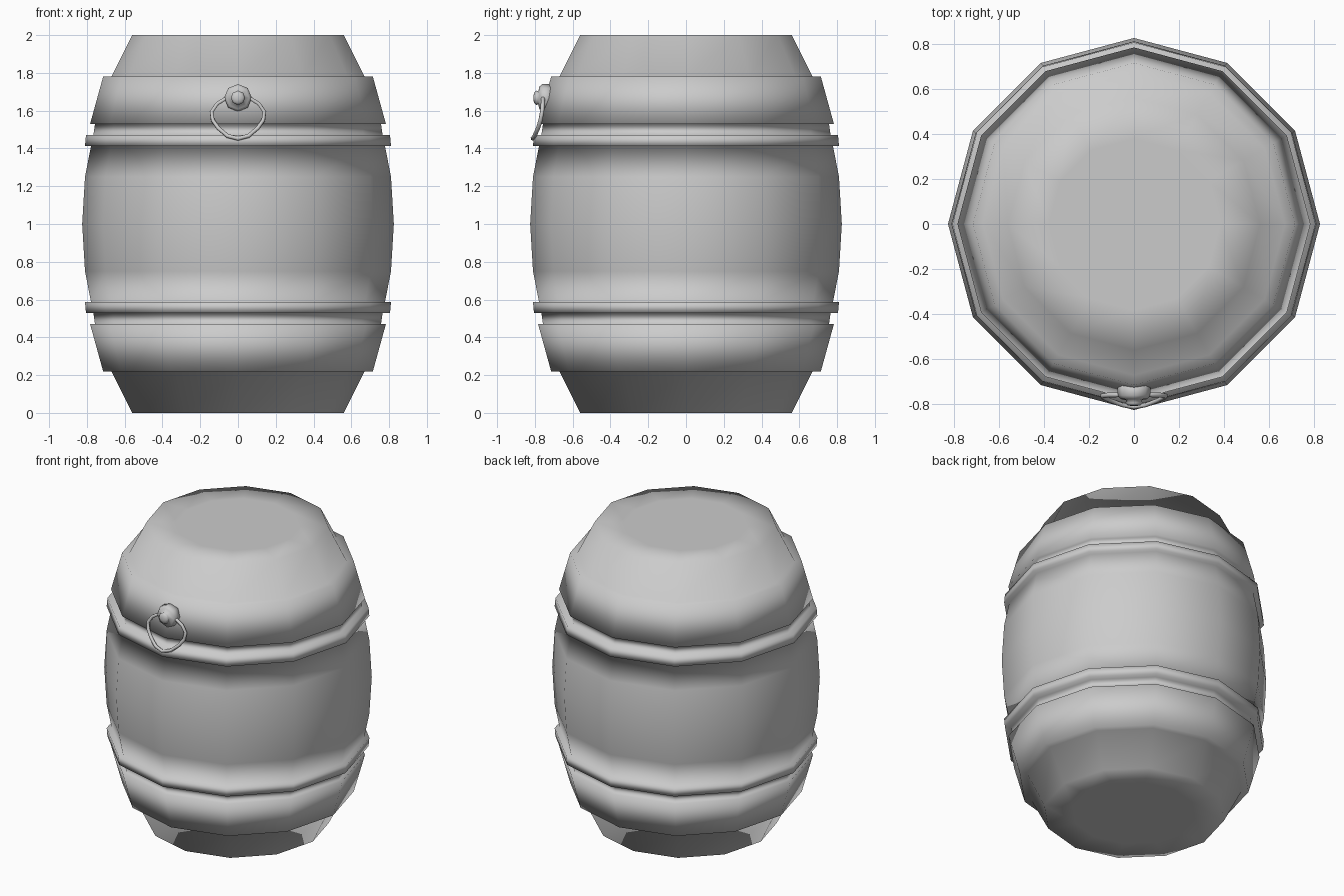
import bpy, bmesh, math
from mathutils import Matrix

if "Cube" in bpy.data.objects:
    bpy.data.objects.remove(bpy.data.objects["Cube"])


def lathe(name, profile, sides, matrix=None):
    """Spin a (radius, height) profile about z and cap both ends."""
    bm = bmesh.new()
    rings = []
    for r, z in profile:
        rings.append([bm.verts.new((r * math.cos(2 * math.pi * k / sides),
                                    r * math.sin(2 * math.pi * k / sides), z))
                      for k in range(sides)])
    for a, b in zip(rings, rings[1:]):
        for k in range(sides):
            n = (k + 1) % sides
            bm.faces.new((a[k], a[n], b[n], b[k]))
    bm.faces.new(rings[0][::-1])
    bm.faces.new(rings[-1])
    for f in bm.faces:
        f.smooth = True
    if matrix:
        bm.transform(matrix)
    bmesh.ops.recalc_face_normals(bm, faces=bm.faces)
    me = bpy.data.meshes.new(name)
    bm.to_mesh(me)
    bm.free()
    ob = bpy.data.objects.new(name, me)
    bpy.context.collection.objects.link(ob)
    return ob


# Barrel: lower half of the profile with its raised hoops, mirrored about z = 1
half = [(0.38, 0), (0.56, 0), (0.67, 0.22),        # base and lower taper
        (0.714, 0.22), (0.783, 0.47),              # wide hoop
        (0.757, 0.47), (0.766, 0.53),              # groove
        (0.805, 0.53), (0.81, 0.587),              # thin hoop
        (0.778, 0.587), (0.81, 0.75)]              # belly
profile = half + [(0.825, 1.0)] + [(r, 2 - z) for r, z in reversed(half)]
lathe("barrel", profile, 12)

# Knob holding the pull ring, pointing to the front
to_front = Matrix.Translation((0, -0.71, 1.668)) @ Matrix.Rotation(math.pi / 2, 4, 'X')
lathe("ring_knob", [(0.073, 0), (0.073, 0.05), (0.06, 0.066), (0.035, 0.072),
                    (0.038, 0.084), (0.028, 0.094), (0.01, 0.098)], 8, to_front)

# Hanging pull ring: half outline, mirrored in x
right = [(0.06, -0.757, 1.668), (0.11, -0.758, 1.637), (0.14, -0.762, 1.595),
         (0.134, -0.77, 1.55), (0.105, -0.783, 1.508), (0.055, -0.802, 1.466)]
path = ([(0, -0.757, 1.675)] + right + [(0, -0.812, 1.452)]
        + [(-x, y, z) for x, y, z in reversed(right)])
cu = bpy.data.curves.new("pull_ring", 'CURVE')
cu.dimensions = '3D'
cu.bevel_depth = 0.011
cu.bevel_resolution = 1
sp = cu.splines.new('POLY')
sp.points.add(len(path) - 1)
for p, co in zip(sp.points, path):
    p.co = (*co, 1)
sp.use_cyclic_u = True
ring = bpy.data.objects.new("pull_ring", cu)
bpy.context.collection.objects.link(ring)
